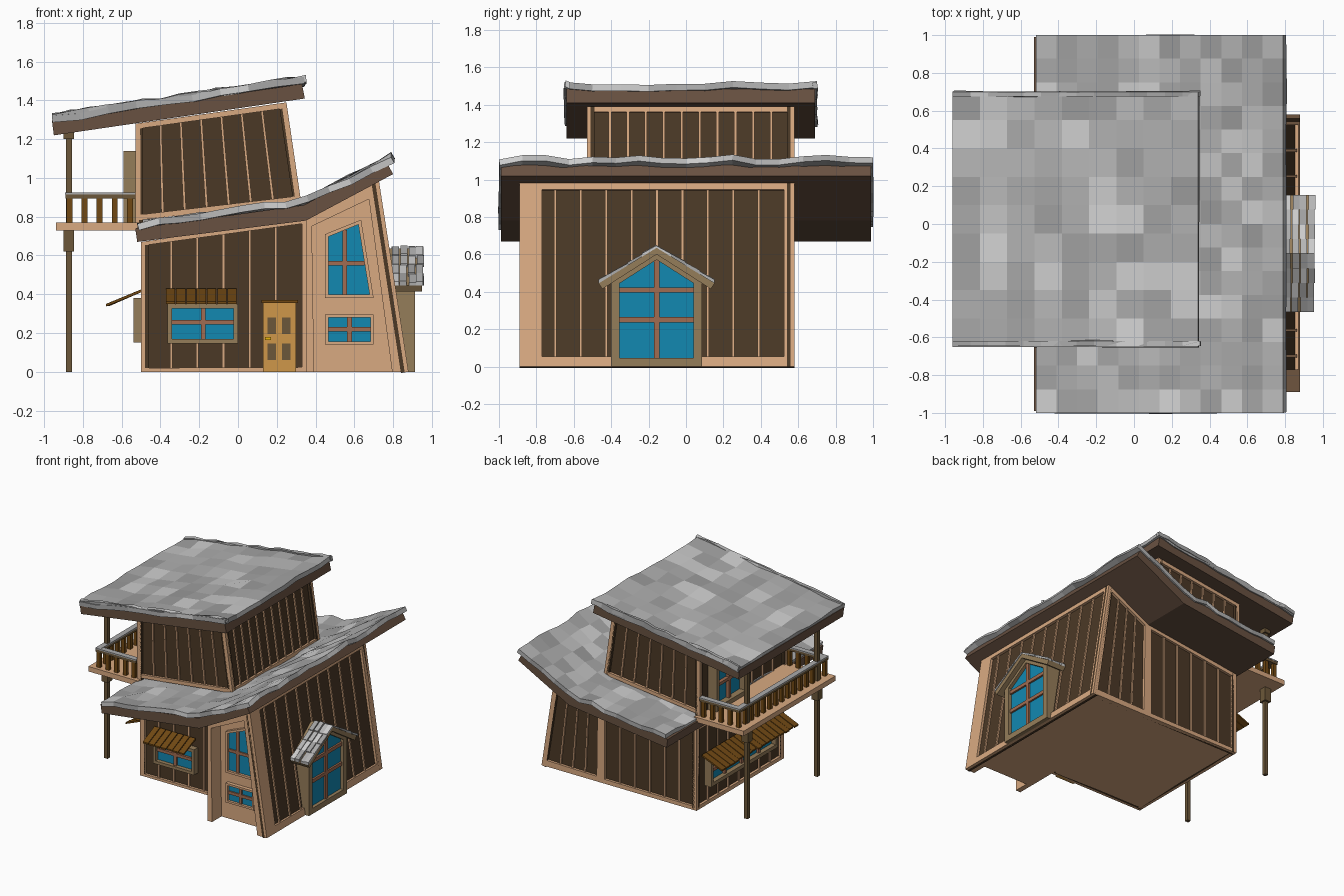
import bpy, bmesh, random
from mathutils import Vector as V

if "Cube" in bpy.data.objects:
    bpy.data.objects.remove(bpy.data.objects["Cube"])

random.seed(4)

def mat(name, r, g, b):
    m = bpy.data.materials.new(name)
    m.diffuse_color = [(c / 255) ** 2.2 for c in (r, g, b)] + [1]
    m.use_nodes = True
    m.node_tree.nodes["Principled BSDF"].inputs["Base Color"].default_value = m.diffuse_color
    return m

TAN = mat("tan_timber", 216, 168, 128)
DARK = mat("dark_boards", 76, 59, 42)
ROOF = mat("roof_timber", 104, 82, 67)
OLIVE = mat("olive_timber", 148, 124, 90)
BLUE = mat("glass", 25, 135, 176)
BAR = mat("window_bar", 160, 108, 82)
DOOR = mat("door_wood", 205, 150, 75)
PLANK = mat("awning_wood", 112, 74, 26)
POST = mat("post_wood", 108, 88, 60)
GOLD = mat("brass", 235, 180, 20)
GREYS = [mat("shingle_%d" % i, c, c, c) for i, c in enumerate((158, 170, 180, 190))]

def add(name, verts, faces, m):
    me = bpy.data.meshes.new(name)
    me.from_pydata([tuple(v) for v in verts], [], faces)
    bm = bmesh.new()
    bm.from_mesh(me)
    bmesh.ops.recalc_face_normals(bm, faces=bm.faces)
    bm.to_mesh(me)
    bm.free()
    me.materials.append(m)
    ob = bpy.data.objects.new(name, me)
    bpy.context.collection.objects.link(ob)
    return ob

def prism(name, pts, axis, lo, hi, m):
    """Extrude a 2D outline along x (axis 0), y (1) or z (2)."""
    n = len(pts)
    vs = []
    for k in (lo, hi):
        for p in pts:
            q = list(p)
            q.insert(axis, k)
            vs.append(q)
    fs = [tuple(range(n)), tuple(range(n, 2 * n))]
    fs += [(i, (i + 1) % n, n + (i + 1) % n, n + i) for i in range(n)]
    return add(name, vs, fs, m)

def box(name, x0, x1, y0, y1, z0, z1, m):
    return prism(name, [(x0, y0), (x1, y0), (x1, y1), (x0, y1)], 2, z0, z1, m)

def patch(name, quad, u0, u1, v0, v1, d0, d1, m):
    """Slab over part of a wall quad, from depth d0 to d1 along its normal."""
    a, b, c, d = quad
    n = (b - a).cross(d - a).normalized()
    at = lambda u, v, k: (a.lerp(b, u)).lerp(d.lerp(c, u), v) + n * k
    vs = [at(u, v, k) for k in (d0, d1) for u, v in ((u0, v0), (u1, v0), (u1, v1), (u0, v1))]
    return add(name, vs, [(0, 1, 2, 3), (4, 5, 6, 7), (0, 1, 5, 4), (1, 2, 6, 5), (2, 3, 7, 6), (3, 0, 4, 7)], m)

def wall(name, pts, battens, w):
    """Dark boarded wall with tan frame and thin battens."""
    q = [V(p) for p in pts]
    u = w / (q[1] - q[0]).length
    v = w / min((q[3] - q[0]).length, (q[2] - q[1]).length)
    patch(name + "_boards", q, 0, 1, 0, 1, -.04, -.02, DARK)
    for part, r in (("left", (0, u, 0, 1)), ("right", (1 - u, 1, 0, 1)),
                    ("sill", (u, 1 - u, 0, v)), ("head", (u, 1 - u, 1 - v, 1))):
        patch(name + "_frame_" + part, q, *r, -.04, 0, TAN)
    h = .007 / (q[1] - q[0]).length
    for i in range(1, battens + 1):
        c = u + (1 - 2 * u) * i / (battens + 1)
        patch(name + "_batten", q, c - h, c + h, v, 1 - v, -.02, -.008, TAN)

def inset(pts, w):
    out, n = [], len(pts)
    for i in range(n):
        p, a, b = (V(pts[j % n]) for j in (i, i - 1, i + 1))
        e, f = (p - a).normalized(), (b - p).normalized()
        ne, nf = V((-e.y, e.x)), V((-f.y, f.x))
        out.append(tuple(p + (ne + nf) * w / (1 + ne.dot(nf))))
    return out

def span(pts, k, c):
    """Extent of an outline along the line where coordinate k equals c."""
    r = []
    for i, a in enumerate(pts):
        b = pts[i - 1]
        if (a[k] - c) * (b[k] - c) < 0:
            r.append(a[1 - k] + (b[1 - k] - a[1 - k]) * (c - a[k]) / (b[k] - a[k]))
    return min(r), max(r)

def window(name, pts, axis, back, front, w, m, cross, bar=.012):
    """Framed pane; outline runs counter-clockwise, cross gives the bar positions."""
    ins, n = inset(pts, w), len(pts)
    for i in range(n):
        j = (i + 1) % n
        prism(name + "_frame", [pts[i], pts[j], ins[j], ins[i]], axis, back, front, m)
    g = back + (front - back) * .35
    b = back + (front - back) * .7
    prism(name + "_glass", ins, axis, back, g, BLUE)
    for k, c in cross:
        lo, hi = span(ins, k, c)
        r = [(c - bar, lo), (c + bar, lo), (c + bar, hi), (c - bar, hi)]
        prism(name + "_bar", r if k == 0 else [p[::-1] for p in r], axis, back, b, BAR)

def shingles(name, prof, y0, y1, nx, ny, amp):
    """Uneven sheet of grey shingles following an x-z profile."""
    vs, fs = [], []
    for i in range(nx + 1):
        x = prof[0][0] + (prof[-1][0] - prof[0][0]) * i / nx
        for a, b in zip(prof, prof[1:]):
            if x <= b[0] + 1e-6:
                z = a[1] + (b[1] - a[1]) * (x - a[0]) / (b[0] - a[0])
                break
        for j in range(ny + 1):
            edge = j in (0, ny) or i in (0, nx)
            vs.append((x, y0 + (y1 - y0) * j / ny, z + random.uniform(-amp, amp) + (.006 if edge else 0)))
    for i in range(nx):
        for j in range(ny):
            k = i * (ny + 1) + j
            fs.append((k, k + ny + 1, k + ny + 2, k + 1))
    ob = add(name, vs, fs, GREYS[0])
    for g in GREYS[1:]:
        ob.data.materials.append(g)
    for p in ob.data.polygons:
        p.material_index = random.randrange(4)
    s = ob.modifiers.new("thickness", 'SOLIDIFY')
    s.thickness, s.offset = .035, -1

# Lower storey walls
F, B = -.53, .58
box("floor", -.5, .87, F, B, 0, .015, TAN)
box("floor_front", .35, .86, -.77, F, 0, .015, TAN)
wall("front_wall", [(-.5, F, 0), (.35, F, 0), (.35, F, .79), (-.5, F, .67)], 5, .02)
wall("left_wall", [(-.5, B, 0), (-.5, F, 0), (-.5, F, .67), (-.5, B, .67)], 7, .03)
wall("back_wall", [(.35, B, 0), (-.5, B, 0), (-.5, B, .67), (.35, B, .79)], 5, .03)
wall("back_bay_wall", [(.88, B, 0), (.35, B, 0), (.35, B, .79), (.725, B, 1)], 3, .04)
wall("right_wall", [(.88, -.89, 0), (.88, B, 0), (.725, B, 1), (.725, -.89, 1)], 9, .055)

# Projecting front bay with deep recess
prism("front_bay", [(.35, 0), (.84, 0), (.69, .97), (.35, .79)], 1, -.77, F, TAN)
Q = [V(p) for p in ((.35, -.89, 0), (.88, -.89, 0), (.725, -.89, 1), (.35, -.89, .8))]
patch("bay_post_left", Q, 0, .08, 0, 1, -.12, 0, TAN)
patch("bay_post_right", Q, .84, 1, 0, 1, -.12, 0, TAN)
patch("bay_head", Q, .08, .84, .92, 1, -.12, 0, TAN)
window("bay_upper_window", [(.45, .38), (.70, .38), (.635, .785), (.45, .71)], 1, -.77, -.80, .018, TAN, [(0, .55), (1, .56)])
window("bay_lower_window", [(.45, .14), (.70, .14), (.70, .295), (.45, .295)], 1, -.77, -.80, .016, TAN, [(0, .575), (1, .22)])

# Upper storey walls
wall("upper_front", [(-.53, F, .78), (.325, F, .88), (.25, F, 1.39), (-.53, F, 1.28)], 6, .028)
wall("upper_back", [(.325, B, .88), (-.53, B, .78), (-.53, B, 1.28), (.25, B, 1.39)], 6, .028)
wall("upper_left", [(-.53, B, .72), (-.53, F, .72), (-.53, F, 1.28), (-.53, B, 1.28)], 7, .03)
wall("upper_right", [(.325, F, .88), (.325, B, .88), (.25, B, 1.39), (.25, F, 1.39)], 10, .028)

# Roofs
prism("lower_roof", [(-.52, .67), (.35, .78), (.80, 1.02), (.765, 1.085), (.34, .86), (-.53, .74)], 1, -.99, .99, ROOF)
shingles("lower_shingles", [(-.52, .765), (.34, .885), (.79, 1.115)], -1, 1, 12, 16, .014)
prism("upper_roof", [(-.95, 1.22), (.345, 1.41), (.33, 1.485), (-.96, 1.295)], 1, -.64, .69, ROOF)
shingles("upper_shingles", [(-.96, 1.315), (.34, 1.51)], -.65, .70, 9, 9, .011)
for y in (-.645, .675):
    shingles("verge_shingles", [(-.96, 1.325), (.35, 1.522)], y, y + .025, 14, 1, .009)

# Front window, door and awnings
window("front_window", [(-.365, .145), (0, .145), (0, .35), (-.365, .35)], 1, F + .02, F - .03, .024, OLIVE, [(0, -.18), (1, .255)])
box("door", .13, .30, F - .015, F + .02, 0, .355, DOOR)
box("door_head", .12, .31, F - .03, F + .02, .355, .37, PLANK)
for x in (.152, .228):
    for z in (.06, .195):
        box("door_pane", x, x + .043, F - .019, F, z, z + .085, POST)
box("door_knob", .14, .17, F - .035, F, .165, .18, GOLD)
for i in range(7):
    x, j = -.372 + i * .053, random.uniform(-.008, .008)
    prism("front_awning_plank", [(F, .415), (F - .15 + j, .35), (F - .15 + j, .362), (F, .43)], 0, x, x + .047, PLANK)
window("left_window", [(-.40, .15), (.45, .15), (.45, .38), (-.40, .38)], 0, -.48, -.54, .03, OLIVE, [(0, -.19), (0, .025), (0, .24), (1, .265)])
for i in range(17):
    y, j = -.46 + i * .0575, random.uniform(-.01, .01)
    prism("left_awning_plank", [(-.5, .41), (-.675 + j, .338), (-.675 + j, .35), (-.5, .425)], 1, y, y + .052, PLANK)

# Gabled window on the right wall
C = -.157
gable = [(C - .243, 0), (C + .243, 0), (C + .243, .47), (C, .625), (C - .243, .47)]
prism("gable_bay", gable, 0, .72, .87, OLIVE)
window("gable_window", gable, 0, .87, .912, .045, OLIVE, [(0, C), (1, .25), (1, .41)], .014)
for s in (-1, 1):
    slope = lambda o: [(C, .635 + o), (C + s * .31, .445 + o), (C + s * .29, .415 + o), (C, .60 + o)]
    prism("gable_roof", slope(0), 0, .76, .95, OLIVE)
    for i in range(4):
        x = .795 + i * .042
        for k in range(4):
            a, b = k / 4, (k + 1) / 4
            h = .01 + random.uniform(0, .008)
            t = random.uniform(-.004, .004)
            za, zb = .635 - .19 * a, .635 - .19 * b
            prism("gable_shingle", [(C + s * .31 * a, za), (C + s * .31 * b, zb), (C + s * .31 * b, zb + h + .005),
                  (C + s * .31 * a, za + h)], 0, x + t, x + t + .036, GREYS[(i + k) % 4])

# Balcony with posts and railing
box("balcony_deck", -.94, -.5, -.56, .61, .73, .77, TAN)
window("balcony_door", [(.05, .77), (.45, .77), (.45, 1.14), (.05, 1.14)], 0, -.51, -.59, .035, OLIVE, [(0, .25), (1, .96)])
for y in (-.42, .47):
    box("balcony_post", -.887, -.857, y - .015, y + .015, 0, 1.24, POST)
    box("post_capital", -.90, -.845, y - .03, y + .03, .62, .73, POST)
    box("post_top", -.90, -.845, y - .028, y + .028, 1.20, 1.235, POST)
for y in (-.52, .57):
    box("side_rail", -.89, -.53, y - .02, y + .02, .895, .915, POST)
    box("side_rail_cap", -.89, -.53, y - .022, y + .022, .915, .925, GREYS[1])
    for i in range(5):
        x = -.87 + i * .078
        box("side_baluster", x - .015, x + .015, y - .013, y + .013, .77, .895, PLANK)
box("end_rail", -.89, -.85, -.52, .57, .895, .915, POST)
box("end_rail_cap", -.892, -.848, -.54, .59, .915, .926, GREYS[1])
for i in range(1, 14):
    y = -.52 + i * 1.09 / 14
    box("end_baluster", -.884, -.856, y - .015, y + .015, .77, .895, PLANK)
